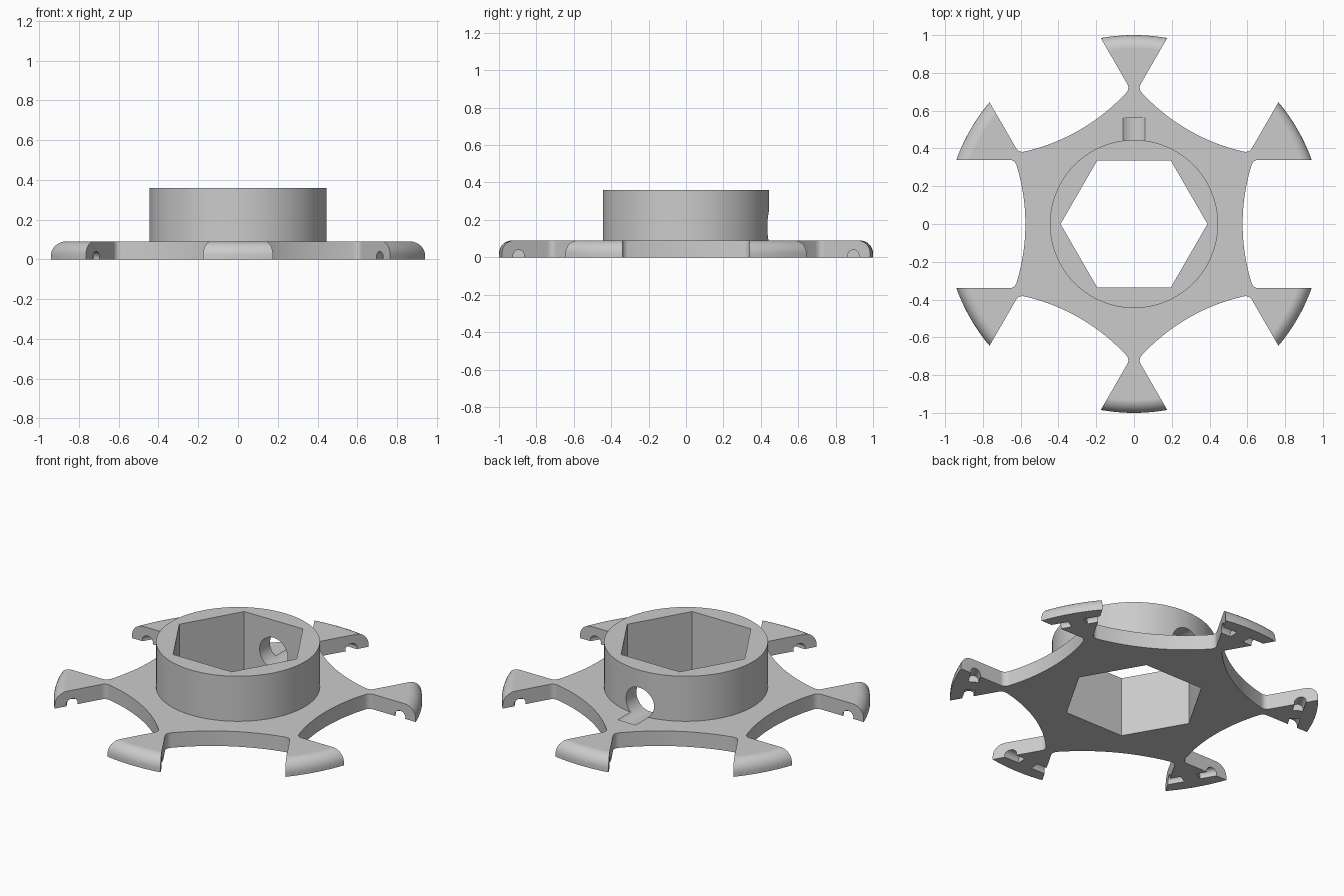
import bpy, bmesh
from math import sin, cos, pi, sqrt, radians
from mathutils import Matrix, Vector

cube = bpy.data.objects.get("Cube")
if cube:
    bpy.data.objects.remove(cube, do_unlink=True)

grey = bpy.data.materials.new("plain_grey")
grey.use_nodes = True
COLOUR = (0.6, 0.6, 0.6, 1)
grey.diffuse_color = COLOUR
grey.node_tree.nodes["Principled BSDF"].inputs["Base Color"].default_value = COLOUR


def finish(name, bm):
    bmesh.ops.recalc_face_normals(bm, faces=bm.faces)
    mesh = bpy.data.meshes.new(name)
    bm.to_mesh(mesh)
    bm.free()
    mesh.materials.append(grey)
    obj = bpy.data.objects.new(name, mesh)
    bpy.context.collection.objects.link(obj)
    return obj


def loft(name, rings):
    """Closed solid through rings of 3D points of equal length."""
    bm = bmesh.new()
    rows = [[bm.verts.new(p) for p in ring] for ring in rings]
    n = len(rows[0])
    for low, high in zip(rows, rows[1:]):
        for i in range(n):
            j = (i + 1) % n
            bm.faces.new((low[i], low[j], high[j], high[i]))
    bm.faces.new(rows[0][::-1])
    bm.faces.new(rows[-1])
    return finish(name, bm)


def circle(r, z, n):
    return [(r * cos(2 * pi * i / n), r * sin(2 * pi * i / n), z) for i in range(n)]


def rods(name, specs, segments):
    """Cylinders given as (start, end, radius)."""
    bm = bmesh.new()
    for start, end, r in specs:
        axis = end - start
        turn = axis.to_track_quat('Z', 'Y').to_matrix().to_4x4()
        bmesh.ops.create_cone(bm, cap_ends=True, segments=segments, radius1=r, radius2=r,
                              depth=axis.length,
                              matrix=Matrix.Translation((start + end) / 2) @ turn)
    return finish(name, bm)


def combine(obj, other, operation):
    mod = obj.modifiers.new(operation.lower(), 'BOOLEAN')
    mod.operation, mod.object, mod.solver = operation, other, 'EXACT'
    bpy.context.view_layer.objects.active = obj
    bpy.ops.object.modifier_apply(modifier=mod.name)
    bpy.data.objects.remove(other, do_unlink=True)


# Six-armed outline: concave bay, rounded neck corner, straight arm flank
PLATE_TOP = 0.09
BAY_X, BAY_R, FLANK = 1.625, 1.05, 0.34


def bay(y):
    return Vector((BAY_X - sqrt(BAY_R ** 2 - y * y), y))


half = [bay(0.31 * i / 12) for i in range(12)]
a, b, c = bay(0.31), bay(FLANK), Vector((0.66, FLANK))
for i in range(9):
    t = i / 8
    half.append(a * (1 - t) ** 2 + b * 2 * t * (1 - t) + c * t * t)
half.append(Vector((0.99, FLANK)))
sector = [Vector((p.x, -p.y)) for p in half[:0:-1]] + half
outline = []
for k in range(6):
    turn = Matrix.Rotation(k * pi / 3, 2)
    outline += [turn @ p for p in sector]

body = loft("six_arm_hub_plate", [[(p.x, p.y, z) for p in outline] for z in (0, PLATE_TOP)])

# Arm ends trimmed to a disc with a rounded upper rim
ROUND = 0.07
rim = [(1, 0)] + [(1 - ROUND + ROUND * cos(pi / 2 * i / 8),
                   PLATE_TOP - ROUND + ROUND * sin(pi / 2 * i / 8)) for i in range(9)]
combine(body, loft("rim_disc", [circle(r, z, 180) for r, z in rim]), 'INTERSECT')

# Central collar
combine(body, loft("collar", [circle(0.445, z, 120) for z in (0.03, 0.36)]), 'UNION')

# Hexagonal bore
combine(body, loft("hex_bore", [circle(0.389, z, 6) for z in (-0.1, 0.5)]), 'DIFFERENCE')

# Radial screw hole at the back, grooving the plate
combine(body, rods("screw_hole", [(Vector((0, 0.1, 0.162)), Vector((0, 0.56, 0.162)), 0.093)], 48),
        'DIFFERENCE')

# Blind pin slots in both flanks of every arm
slots = []
for k in range(6):
    ang = radians(30 + 60 * k)
    out, side = Vector((cos(ang), sin(ang), 0)), Vector((-sin(ang), cos(ang), 0))
    centre = out * 0.895 + Vector((0, 0, 0.01))
    for s in (-1, 1):
        slots.append((centre + side * s * 0.045, centre + side * s * 0.25, 0.03))
combine(body, rods("pin_slots", slots, 24), 'DIFFERENCE')

# Smooth curved walls with crisp edges
bpy.ops.object.select_all(action='DESELECT')
body.select_set(True)
bpy.context.view_layer.objects.active = body
bpy.ops.object.shade_smooth_by_angle(angle=radians(30))
weighted = body.modifiers.new("weighted_normals", 'WEIGHTED_NORMAL')
weighted.keep_sharp = True
